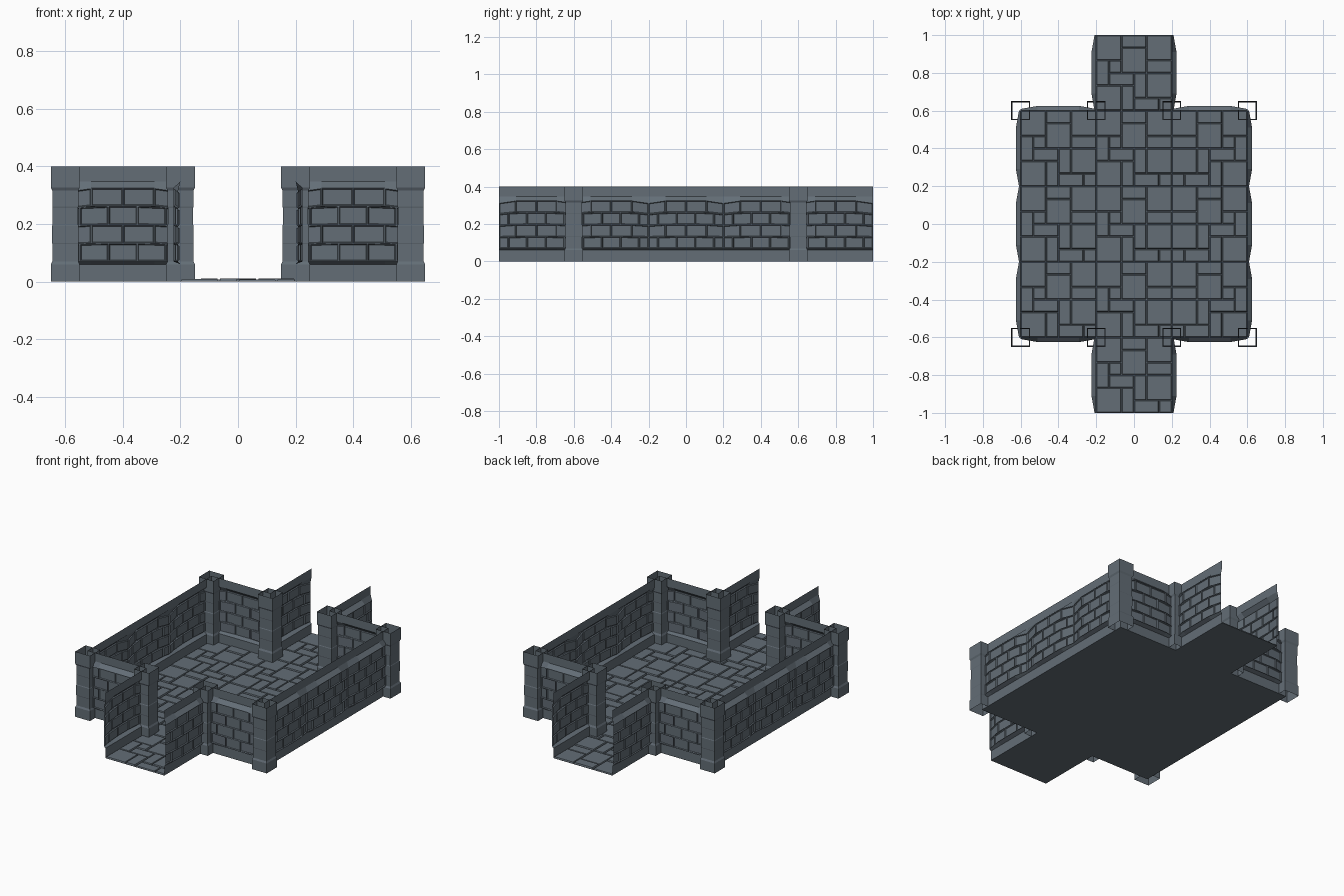
import bpy, bmesh
from mathutils import Vector

if "Cube" in bpy.data.objects:
    bpy.data.objects.remove(bpy.data.objects["Cube"])

# One flat stone colour; joints are modelled as real grooves
STONE = bpy.data.materials.new("grey stone")
STONE.diffuse_color = (0.125, 0.154, 0.182, 1)
STONE.use_nodes = True
STONE.node_tree.nodes["Principled BSDF"].inputs["Base Color"].default_value = STONE.diffuse_color


def finish(name, bm, mirror=(False, False)):
    me = bpy.data.meshes.new(name)
    bm.to_mesh(me)
    bm.free()
    me.materials.append(STONE)
    ob = bpy.data.objects.new(name, me)
    bpy.context.collection.objects.link(ob)
    if any(mirror):
        mod = ob.modifiers.new("mirror", 'MIRROR')
        mod.use_axis = (mirror[0], mirror[1], False)
        mod.use_mirror_merge = False
    return ob


def face(bm, pts):
    return bm.faces.new([bm.verts.new(p) for p in pts])


M = 0.4      # module length


# Thin wall sheet: base and top band on the wall line, bricks bulging outward
def wall(name, start, along, out, modules, mirror):
    bm = bmesh.new()
    d, n, s = Vector((*along, 0)), Vector((*out, 0)), Vector((*start, 0))

    def bulge(t):
        e = min(t, M - t)
        return 0.009 + 0.016 * min(1, e / 0.09)

    def rise(t, z):      # brick courses arch slightly toward the top
        return z + (bulge(t) - 0.025) * (z - 0.07) / 0.25 * 0.8

    for k in range(modules):
        o0 = s + d * (k * M)

        def P(t, o, z):
            return o0 + d * t + n * o + Vector((0, 0, z))

        def B(t, z):     # point on the bulging brick surface
            return P(t, bulge(t), rise(t, z))

        # base and two top band stones
        face(bm, [P(0, 0, 0), P(M, 0, 0), P(M, 0, 0.06), P(0, 0, 0.06)])
        for a in (0, M / 2):
            b = a + M / 2
            face(bm, [P(a, 0, 0.348), P(b, 0, 0.348), P(b, 0, 0.4), P(a, 0, 0.4)])
        # sloping ledges joining the bands to the bricks
        ts = [0, 0.09, M - 0.09, M]
        for a, b in zip(ts, ts[1:]):
            face(bm, [P(a, 0, 0.06), P(b, 0, 0.06), B(b, 0.07), B(a, 0.07)])
            face(bm, [B(a, 0.325), B(b, 0.325), P(b, 0, 0.348), P(a, 0, 0.348)])
        # brick courses
        zs = [0.07, 0.132, 0.197, 0.262, 0.325]
        bricks = []
        for r in range(4):
            cuts = [0, 0.09, 0.2, 0.31, M] if r % 2 else [0, 0.05, 0.15, 0.25, 0.35, M]
            for a, b in zip(cuts, cuts[1:]):
                bricks.append(face(bm, [B(a, zs[r]), B(b, zs[r]), B(b, zs[r + 1]), B(a, zs[r + 1])]))
        # small fillers where a brick spans the bend
        for z in zs[:4]:
            for tri in ((0.05, 0.09, 0.15), (0.25, 0.31, 0.35)):
                face(bm, [B(t, z) for t in tri])
        bm.normal_update()
        sign = -1 if bricks[0].normal.dot(n) > 0 else 1
        for thick, depth in ((0.002, 0), (0.003, 0.006)):
            bmesh.ops.inset_individual(bm, faces=bricks, thickness=thick, depth=depth * sign,
                                       use_even_offset=True)
    finish(name, bm, mirror)


wall("side_wall", (0.6, -0.6), (0, 1), (1, 0), 3, (True, False))
wall("end_wall", (0.2, -0.6), (1, 0), (0, -1), 1, (True, True))
wall("corridor_wall", (0.2, -1.0), (0, 1), (1, 0), 1, (True, True))


# Open square pillars, each a stepped profile of stone bands
def pillar(name, cx, cy):
    bm = bmesh.new()
    prof = [(0.05, 0), (0.05, 0.06), (0.045, 0.07), (0.045, 0.13), (0.046, 0.134), (0.046, 0.194),
            (0.044, 0.198), (0.044, 0.256), (0.045, 0.26), (0.045, 0.316), (0.05, 0.326), (0.05, 0.4)]
    corners = [(-1, -1), (1, -1), (1, 1), (-1, 1)]
    rings = [[bm.verts.new((cx + h * x, cy + h * y, z)) for x, y in corners] for h, z in prof]
    for lo, hi in zip(rings, rings[1:]):
        for i in range(4):
            j = (i + 1) % 4
            bm.faces.new((lo[i], lo[j], hi[j], hi[i]))
    finish(name, bm, (True, True))


pillar("corner_pillar", 0.6, 0.6)
pillar("doorway_pillar", 0.2, 0.6)

# Paved floor: flat bed with raised stone tiles; (x, y, w, h) in sixths of a module
TILES = [(0, 4, 2, 2), (0, 2, 1, 2), (1, 3, 1, 1), (1, 2, 2, 1), (0, 0, 2, 2),
         (2, 5, 2, 1), (2, 3, 2, 2), (3, 1, 1, 2), (2, 0, 1, 2), (3, 0, 2, 1),
         (5, 0, 1, 1), (4, 1, 2, 2), (4, 3, 2, 1), (4, 4, 2, 2)]
bed, tiles = bmesh.new(), bmesh.new()
u = M / 6
cells = [(i, j) for i in (-1, 0, 1) for j in (-1, 0, 1)] + [(0, -2), (0, 2)]
for i, j in cells:
    x0, y0 = i * M - M / 2, j * M - M / 2
    face(bed, [(x0, y0, 0), (x0 + M, y0, 0), (x0 + M, y0 + M, 0), (x0, y0 + M, 0)])
    for k, (x, y, w, h) in enumerate(TILES):
        if i > 0:
            x = 6 - x - w
        z = 0.007 + 0.0015 * (k % 3)
        lo, hi = [], []
        for sx, sy in ((0, 0), (1, 0), (1, 1), (0, 1)):
            for ring, g, zz in ((lo, 0.002, 0.0005), (hi, 0.005, z)):
                ring.append(tiles.verts.new((x0 + (x + sx * w) * u + g * (1 - 2 * sx),
                                             y0 + (y + sy * h) * u + g * (1 - 2 * sy), zz)))
        tiles.faces.new(hi)
        for a in range(4):
            b = (a + 1) % 4
            tiles.faces.new((lo[a], lo[b], hi[b], hi[a]))
finish("floor_bed", bed)
finish("floor_tiles", tiles)
